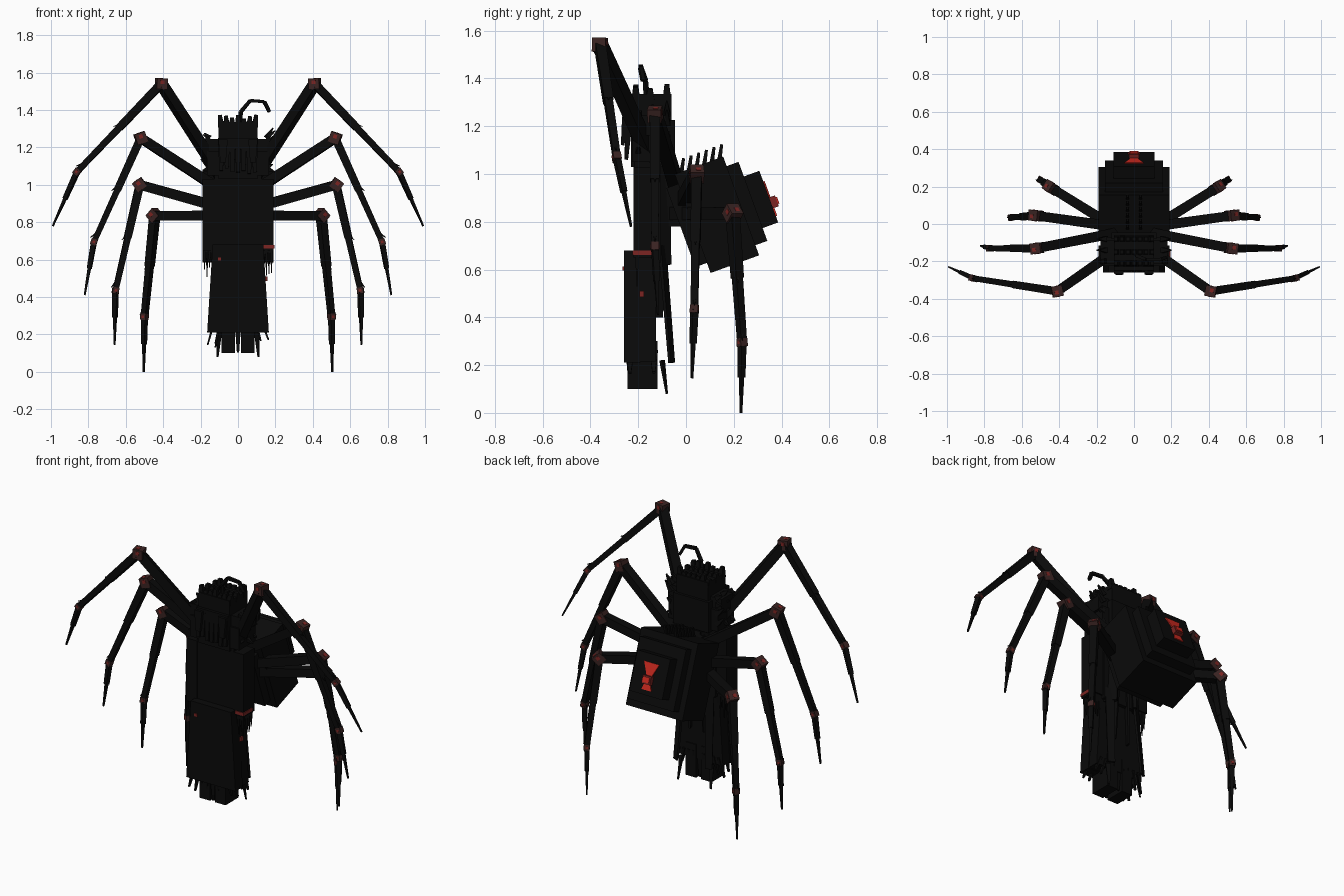
import bpy, bmesh, math, random
from mathutils import Vector, Matrix

if "Cube" in bpy.data.objects:
    bpy.data.objects.remove(bpy.data.objects["Cube"])

random.seed(4)


def material(name, rgb):
    m = bpy.data.materials.new(name)
    m.diffuse_color = (*rgb, 1)
    m.use_nodes = True
    m.node_tree.nodes["Principled BSDF"].inputs["Base Color"].default_value = m.diffuse_color
    return m


BLACK = material("black", (0.003, 0.003, 0.003))
BROWN = material("joint_brown", (0.042, 0.017, 0.016))
RED = material("bright_red", (0.60, 0.022, 0.014))
DARK_RED = material("dark_red", (0.20, 0.018, 0.016))


def finish(name, bm, mat):
    bmesh.ops.recalc_face_normals(bm, faces=bm.faces)
    me = bpy.data.meshes.new(name)
    bm.to_mesh(me)
    bm.free()
    me.materials.append(mat)
    ob = bpy.data.objects.new(name, me)
    bpy.context.collection.objects.link(ob)
    return ob


def add_box(bm, lo, hi, mat=Matrix(), top=1.0):
    """Box between two corners; top scales the x width of the upper face."""
    lo, hi = Vector(lo), Vector(hi)
    c, s = (lo + hi) / 2, hi - lo
    vs = bmesh.ops.create_cube(bm, size=1)["verts"]
    for v in vs:
        k = top if v.co.z > 0 else 1
        v.co = mat @ (c + Vector((v.co.x * s.x * k, v.co.y * s.y, v.co.z * s.z)))


def add_beam(bm, p, q, w0, w1, d0=None, d1=None):
    """Four-sided tapered bar from p to q."""
    p, q = Vector(p), Vector(q)
    rot = (q - p).to_track_quat('Z', 'Y').to_matrix()
    d0, d1 = d0 or w0, d1 or w1
    for v in bmesh.ops.create_cube(bm, size=1)["verts"]:
        end = v.co.z > 0
        off = Vector((v.co.x * (w1 if end else w0), v.co.y * (d1 if end else d0), 0))
        v.co = (q if end else p) + rot @ off


def add_joint(bm, p, direction, size, grow=(1, 1, 1), shift=(0, 0, 0)):
    rot = Vector(direction).to_track_quat('Z', 'Y').to_matrix()
    for v in bmesh.ops.create_cube(bm, size=size)["verts"]:
        local = Vector([a * g for a, g in zip(v.co, grow)]) + Vector(shift) * size
        v.co = Vector(p) + rot @ local


def box(name, lo, hi, mat=BLACK, frame=Matrix(), top=1.0):
    bm = bmesh.new()
    add_box(bm, lo, hi, frame, top)
    return finish(name, bm, mat)


# Spider legs: hip, knee, ankle, tip
legs = {
    "front": [(.08, -.13, 1.03), (.41, -.36, 1.54), (.86, -.29, 1.07), (.99, -.23, .78)],
    "upper_middle": [(.06, -.04, .95), (.52, -.13, 1.25), (.77, -.13, .695), (.82, -.117, .41)],
    "lower_middle": [(.06, -.02, .87), (.525, .045, 1.0), (.655, .035, .435), (.66, .025, .145)],
    "rear": [(.05, -.05, .835), (.445, .195, .835), (.5, .235, .295), (.504, .23, 0)],
}
for side, sx in (("left", -1), ("right", 1)):
    for pos, pts in legs.items():
        hip, knee, ankle, tip = [Vector((p[0] * sx, p[1], p[2])) for p in pts]
        bm = bmesh.new()
        add_beam(bm, hip, knee, .055, .05)
        mid = knee.lerp(ankle, .5)
        add_beam(bm, knee, mid, .044, .04)
        add_beam(bm, mid, ankle, .034, .03)
        claw = ankle.lerp(tip, .5)
        add_beam(bm, ankle, claw, .027, .023)
        add_beam(bm, claw, tip, .016, .008)
        # thorns along the leg
        out = Vector((sx * .6, 0, .8))
        for a, b, t in ((hip, knee, .45), (knee, ankle, .45), (knee, ankle, .9)):
            base = a.lerp(b, t)
            dirn = ((b - a).normalized() + out * (.5 if a == knee else 1)).normalized()
            add_beam(bm, base, base + dirn * .055, .018, .003)
        finish(f"{pos}_leg_{side}", bm, BLACK)
        bm = bmesh.new()
        add_joint(bm, knee, ankle - hip, .058)
        add_joint(bm, ankle, tip - knee, .034)
        finish(f"{pos}_joints_{side}", bm, BROWN)
        # red spots set on the joints
        bm = bmesh.new()
        add_joint(bm, knee, ankle - hip, .058, (1.06, .35, .35), (0, .15, 0))
        add_joint(bm, knee, ankle - hip, .058, (.35, 1.06, .35), (.1, 0, .1))
        add_joint(bm, ankle, tip - knee, .034, (1.06, .4, .4))
        finish(f"{pos}_joint_spots_{side}", bm, DARK_RED)

# Abdomen: stepped blocks tilted upward toward the rear
tilt = Matrix.Rotation(math.radians(20), 4, 'X')
bm = bmesh.new()
add_box(bm, (-.19, .297, .515), (.19, .513, .955), tilt)
add_box(bm, (-.155, .245, .56), (.155, .566, .912), tilt)
add_box(bm, (-.11, .27, .617), (.11, .635, .847), tilt)
finish("abdomen", bm, BLACK)
box("waist_link", (-.07, -.12, .78), (.07, .0, 1.0))

# Spines on the abdomen top
bm = bmesh.new()
for i in range(6):
    for x in (-.035, .035):
        u = .325 + i * .034
        add_beam(bm, tilt @ Vector((x, u, .95)), tilt @ Vector((x, u + .03, 1.005)), .018, .012)
finish("abdomen_spines", bm, BLACK)

# Hourglass marking on the abdomen rear
bm = bmesh.new()
add_box(bm, (-.012, .634, .715), (.012, .641, .80), tilt, 4.2)
add_box(bm, (-.032, .634, .645), (.032, .641, .685), tilt, .6)
add_box(bm, (-.022, .66, .69), (.022, .667, .72), tilt)
finish("hourglass_marking", bm, RED)
box("spinneret", (-.028, .62, .68), (.028, .661, .728), DARK_RED, tilt)

# Torso, robe and boots
box("torso", (-.125, -.215, .63), (.125, -.105, 1.06))
box("robe_front", (-.165, -.26, .21), (.165, -.19, .68), top=.82)
box("robe_back", (-.16, -.2, .215), (.16, -.125, .68), top=.82)
bm = bmesh.new()
for sx in (-1, 1):
    add_box(bm, (sx * .052 - .036, -.245, .1), (sx * .052 + .036, -.12, .3))
finish("boots", bm, BLACK)

# Ragged hem fanning out under the robe
bm = bmesh.new()
for y in (-.235, -.135):
    for i in range(9):
        x = -.13 + i * .0325
        add_beam(bm, (x, y, .26), (x * 1.25, y, .1 + random.uniform(0, .05) + abs(x) * .25),
                 .035, .012, .014, .008)
finish("ragged_hem", bm, BLACK)

# Sleeves with ragged cuffs
for side, sx in (("left", -1), ("right", 1)):
    bm = bmesh.new()
    add_box(bm, (sx * .155 - .035, -.22, .65), (sx * .155 + .035, -.115, 1.03))
    for i in range(5):
        for y in (-.205, -.13):
            x = sx * (.125 + i * .0135)
            add_beam(bm, (x, y, .67), (x, y, random.uniform(.5, .58)), .016, .004)
    finish(f"sleeve_{side}", bm, BLACK)
    # layered collar and hair locks beside the face
    bm = bmesh.new()
    add_box(bm, (sx * .13 - .035, -.225, 1.05), (sx * .13 + .035, -.07, 1.18))
    add_box(bm, (sx * .14 - .04, -.215, 1.16), (sx * .14 + .04, -.085, 1.245))
    for z in (1.09, 1.15, 1.21, 1.25):
        for y in (-.2, -.14, -.08):
            add_beam(bm, (sx * .15, y, z), (sx * random.uniform(.18, .2), y, z + random.uniform(-.03, .06)),
                     .03, .006)
    finish(f"side_hair_{side}", bm, BLACK)
box("cuff_band", (.12, -.224, .66), (.194, -.14, .679), DARK_RED)
box("robe_gem_left", (-.108, -.265, .595), (-.09, -.222, .612), DARK_RED)
box("robe_gem_right", (.148, -.195, .485), (.158, -.175, .51), DARK_RED)

# Head, fringe and back hair
box("head", (-.105, -.23, 1.03), (.105, -.06, 1.335))
box("back_hair", (-.12, -.08, 1.04), (.12, -.045, 1.225))
bm = bmesh.new()
for i in range(7):
    x = -.09 + i * .03
    add_beam(bm, (x, -.235, 1.25), (x, -.25, 1.06 + abs(x) * -.1 + random.uniform(0, .04)),
             .034, .02, .03, .015)
add_beam(bm, (-.08, -.255, 1.24), (-.08, -.265, 1.12), .05, .03, .025, .015)
add_beam(bm, (.08, -.255, 1.24), (.08, -.265, 1.12), .05, .03, .025, .015)
finish("fringe", bm, BLACK)
bm = bmesh.new()
for x in (-.09, -.06, -.03, 0, .03, .06, .09):
    for y in (-.21, -.15, -.08):
        add_beam(bm, (x, y, 1.31), (x * 1.08, y, random.uniform(1.35, 1.375)), .036, .02)
finish("hair_tufts", bm, BLACK)

# Curled strand above the head
strand = [(.01, -.165, 1.33), (.015, -.17, 1.39), (.065, -.19, 1.45), (.14, -.19, 1.445), (.168, -.18, 1.39)]
bm = bmesh.new()
for p, q in zip(strand, strand[1:]):
    add_beam(bm, p, q, .018, .016)
finish("curled_strand", bm, BLACK)

# Long trailing strips behind the robe
bm = bmesh.new()
for sx in (-1, 1):
    add_beam(bm, (sx * .07, -.11, 1.04), (sx * .085, -.1, .62), .09, .08, .02, .02)
    add_beam(bm, (sx * .09, -.1, .7), (sx * .11, -.06, .21), .05, .04, .014, .012)
    add_beam(bm, (sx * .1, -.1, .22), (sx * .11, -.08, .08), .03, .01, .012, .006)
    add_beam(bm, (sx * .04, -.115, .75), (sx * .05, -.112, .4), .06, .03, .014, .01)
finish("trailing_strips", bm, BLACK)
